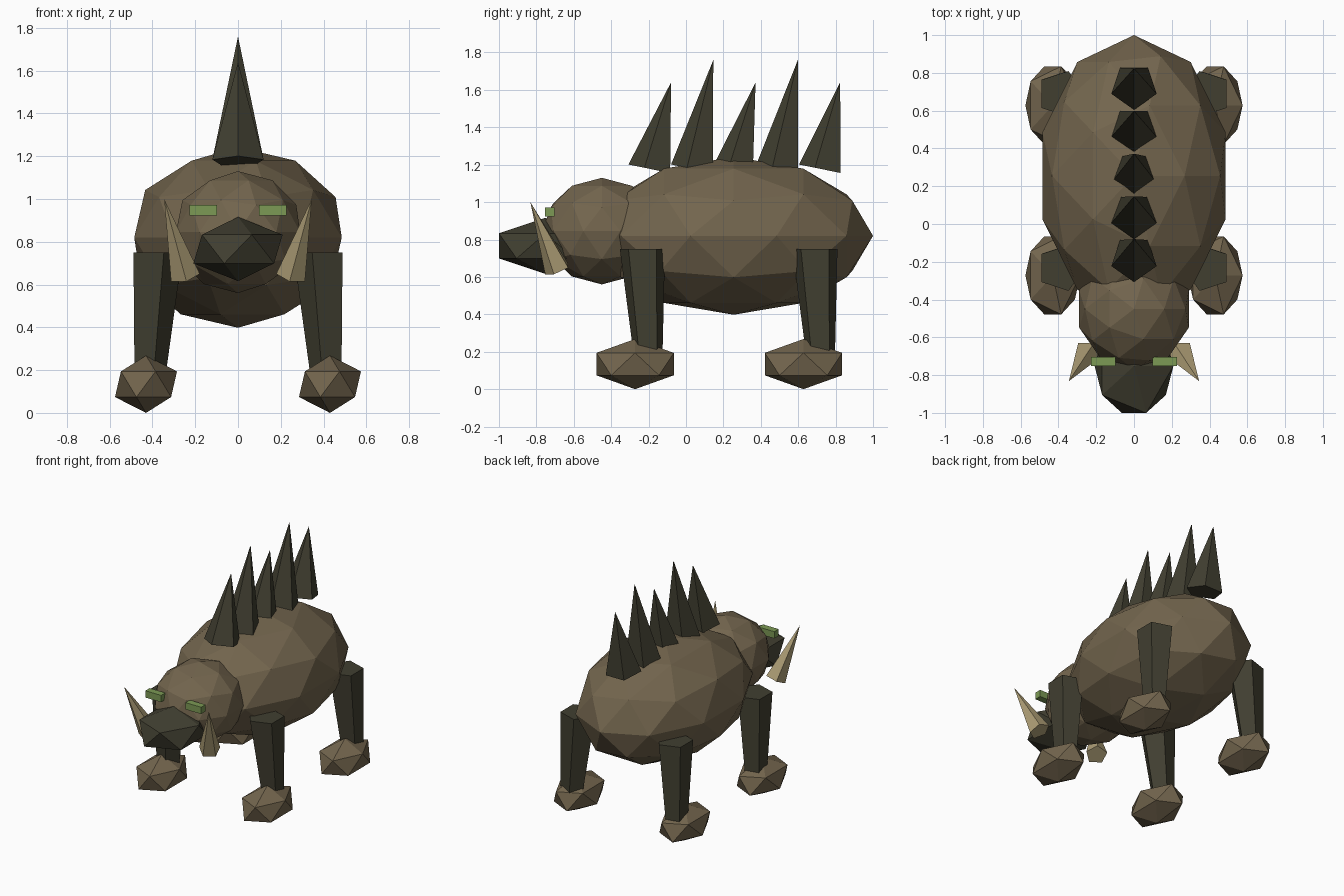
import bpy, bmesh, math
from mathutils import Vector

if "Cube" in bpy.data.objects:
    bpy.data.objects.remove(bpy.data.objects["Cube"])


def material(name, rgb):
    m = bpy.data.materials.new(name)
    m.diffuse_color = (*rgb, 1)
    m.use_nodes = True
    m.node_tree.nodes["Principled BSDF"].inputs["Base Color"].default_value = m.diffuse_color
    return m


HIDE = material("brown hide", (0.17, 0.13, 0.075))
DARK = material("dark olive", (0.052, 0.049, 0.03))
IVORY = material("ivory", (0.42, 0.34, 0.18))
GREEN = material("eye green", (0.2, 0.32, 0.09))


def finish(bm, name, mat):
    bmesh.ops.recalc_face_normals(bm, faces=bm.faces)
    me = bpy.data.meshes.new(name)
    bm.to_mesh(me)
    bm.free()
    me.materials.append(mat)
    ob = bpy.data.objects.new(name, me)
    bpy.context.collection.objects.link(ob)
    return ob


def blob(name, center, radii, detail, mat):
    """Faceted ellipsoid."""
    bm = bmesh.new()
    bmesh.ops.create_icosphere(bm, subdivisions=detail, radius=1)
    bmesh.ops.scale(bm, vec=radii, verts=bm.verts)
    bmesh.ops.translate(bm, vec=center, verts=bm.verts)
    return finish(bm, name, mat)


def ring(bm, center, radius, u, v, phase):
    """Five vertices around center in the plane of u and v."""
    return [bm.verts.new(Vector(center) + radius * (math.cos(a) * u + math.sin(a) * v))
            for a in (phase + i * math.tau / 5 for i in range(5))]


def spike(name, base, tip, radius, u, v, phase, mat):
    """Five-sided cone with a freely placed tip."""
    bm = bmesh.new()
    low = ring(bm, base, radius, u, v, phase)
    top = bm.verts.new(tip)
    bm.faces.new(low)
    for i in range(5):
        bm.faces.new((low[i], low[(i + 1) % 5], top))
    return finish(bm, name, mat)


def leg_post(name, top, bottom, r_top, r_bottom, phase):
    """Five-sided tapered and leaning post."""
    bm = bmesh.new()
    x, y = Vector((1, 0, 0)), Vector((0, 1, 0))
    a = ring(bm, top, r_top, x, y, phase)
    b = ring(bm, bottom, r_bottom, x, y, phase)
    bm.faces.new(a)
    bm.faces.new(b)
    for i in range(5):
        j = (i + 1) % 5
        bm.faces.new((a[i], a[j], b[j], b[i]))
    return finish(bm, name, DARK)


# Body, head and snout
blob("body", (0, 0.255, 0.82), (0.51, 0.745, 0.422), 2, HIDE)
blob("head", (0, -0.45, 0.845), (0.305, 0.32, 0.285), 2, HIDE)
blob("snout", (0, -0.752, 0.766), (0.233, 0.292, 0.15), 1, DARK)

# Legs and feet, with the flat side of each leg facing outward
for side, s in (("left", -1), ("right", 1)):
    for end, leg_y, foot_y in (("front", -0.233, -0.272), ("back", 0.689, 0.628)):
        leg_post(f"{end}_{side}_leg", (s * 0.386, leg_y, 0.75),
                 (s * 0.419, leg_y + 0.031, 0.17), 0.127, 0.08,
                 math.pi if s > 0 else 0)
        blob(f"{end}_{side}_foot", (s * 0.43, foot_y, 0.134),
             (0.162, 0.243, 0.134), 1, HIDE)

# Back spikes, alternately short and tall, leaning backward
tilt = math.radians(11.5)
across, along = Vector((1, 0, 0)), Vector((0, math.cos(tilt), -math.sin(tilt)))
for i in range(5):
    front = -0.308 + i * 0.228
    r = 0.118 if i == 2 else 0.126
    center = Vector((0, front + r * math.cos(tilt), 1.176))
    tip = (0, -0.08 + i * 0.226, 1.76 if i % 2 else 1.64)
    spike(f"back_spike_{i + 1}", center, tip, r, across, along, -math.pi / 2, DARK)

# Tusks and eyes
for side, s in (("left", -1), ("right", 1)):
    base, tip = Vector((s * 0.248, -0.685, 0.64)), Vector((s * 0.345, -0.832, 1.0))
    axis = (tip - base).normalized()
    u = axis.cross(Vector((0, 1, 0))).normalized()
    spike(f"{side}_tusk", base, tip, 0.073, u, axis.cross(u), math.pi / 2, IVORY)

    bm = bmesh.new()
    bmesh.ops.create_cube(bm, size=1)
    bmesh.ops.scale(bm, vec=(0.128, 0.05, 0.05), verts=bm.verts)
    bmesh.ops.translate(bm, vec=(s * 0.163, -0.728, 0.947), verts=bm.verts)
    finish(bm, f"{side}_eye", GREEN)
